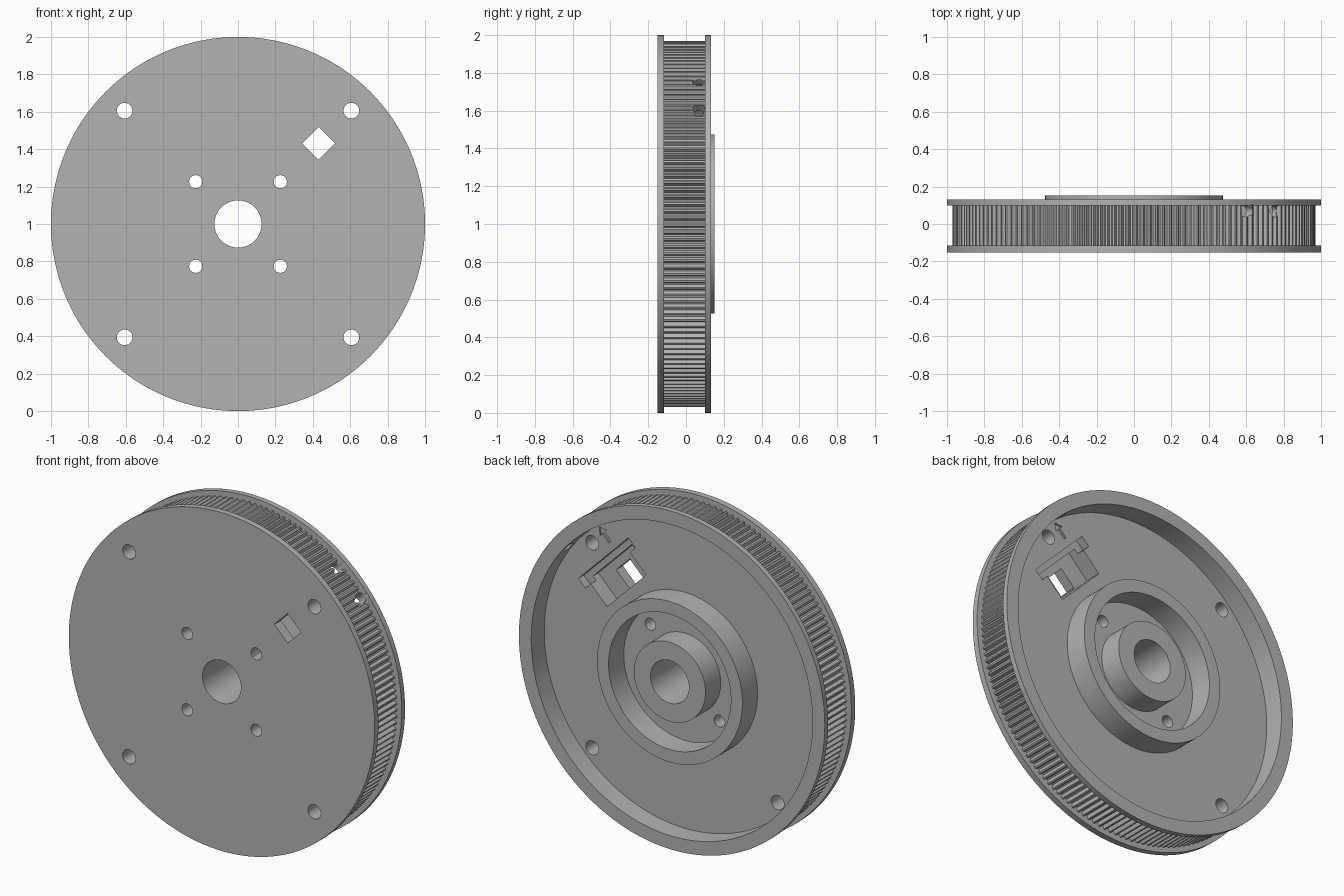
import bpy, bmesh, math
from mathutils import Matrix, Vector

if "Cube" in bpy.data.objects:
    bpy.data.objects.remove(bpy.data.objects["Cube"], do_unlink=True)

TEETH = 160
TIP, ROOT = 0.97, 0.95
FLOOR = 0.01
D = math.sqrt(0.5)

grey = bpy.data.materials.new("plain_grey")
grey.use_nodes = True
colour = (0.45, 0.45, 0.45, 1)
grey.diffuse_color = colour
grey.node_tree.nodes["Principled BSDF"].inputs["Base Color"].default_value = colour


def make_object(name, bm):
    bmesh.ops.recalc_face_normals(bm, faces=bm.faces)
    mesh = bpy.data.meshes.new(name)
    bm.to_mesh(mesh)
    bm.free()
    mesh.materials.append(grey)
    obj = bpy.data.objects.new(name, mesh)
    bpy.context.collection.objects.link(obj)
    return obj


def diagonal(rad, tang):
    """Point given along and across the upper +x diagonal."""
    return ((rad + tang) * D, 1 + (rad - tang) * D)


def prism(name, points, y0, y1):
    """Extrude an outline of (x, z) points from y0 to y1."""
    bm = bmesh.new()
    face = bm.faces.new([bm.verts.new((x, y0, z)) for x, z in points])
    ext = bmesh.ops.extrude_face_region(bm, geom=[face])
    verts = [v for v in ext["geom"] if isinstance(v, bmesh.types.BMVert)]
    bmesh.ops.translate(bm, verts=verts, vec=(0, y1 - y0, 0))
    return make_object(name, bm)


def diagonal_box(name, r0, r1, half, y0, y1):
    corners = [(r0, -half), (r0, half), (r1, half), (r1, -half)]
    return prism(name, [diagonal(*c) for c in corners], y0, y1)


def bolt_hole(name, x, z, radius):
    steps = [math.tau * i / 32 for i in range(32)]
    ring = [(x + radius * math.cos(a), z + radius * math.sin(a)) for a in steps]
    return prism(name, ring, -0.3, 0.3)


# Pulley body: section turned about the y axis, None marks the toothed tread
profile = [
    (0.126, -0.152), (1, -0.152), (1, -0.116), (None, -0.116),
    (None, 0.1), (1, 0.1), (1, 0.132), (0.92, 0.132),
    (0.92, FLOOR), (0.475, FLOOR), (0.475, 0.152), (0.4, 0.152),
    (0.4, FLOOR), (0.234, FLOOR), (0.234, 0.152), (0.126, 0.152),
]
bm = bmesh.new()
rings = []
for i in range(TEETH * 4):
    a = math.tau * i / (TEETH * 4)
    tread = TIP if i % 4 < 2 else ROOT
    ring = []
    for r, y in profile:
        r = r or tread
        ring.append(bm.verts.new((r * math.sin(a), y, 1 + r * math.cos(a))))
    rings.append(ring)
for i, ring in enumerate(rings):
    after = rings[(i + 1) % len(rings)]
    for j in range(len(profile)):
        k = (j + 1) % len(profile)
        bm.faces.new((ring[j], ring[k], after[k], after[j]))
body = make_object("toothed_pulley", bm)

# Bolt holes in the web and in the hub groove
cutters = []
for sx in (-1, 1):
    for sz in (-1, 1):
        cutters.append(bolt_hole("outer_hole", sx * 0.606, 1 + sz * 0.606, 0.042))
        cutters.append(bolt_hole("hub_hole", sx * 0.226, 1 + sz * 0.226, 0.035))

# T-shaped clamp pocket with a square window through the front
cutters.append(diagonal_box("pocket_stem", 0.54, 0.72, 0.18, -0.09, 0.06))
cutters.append(diagonal_box("pocket_bar", 0.69, 0.755, 0.23, -0.04, 0.07))
cutters.append(diagonal_box("square_window", 0.548, 0.672, 0.062, -0.3, 0.05))

# Engraved arrow pointing outwards
arrow = [(0.8, -0.01), (0.8, 0.01), (0.86, 0.01), (0.86, 0.03),
         (0.9, 0), (0.86, -0.03), (0.86, -0.01)]
cutters.append(prism("arrow", [diagonal(r, t - 0.106) for r, t in arrow], 0, 0.05))

# Two belt holes through the rim
turn = Vector((D, 0, D)).to_track_quat("Z", "Y").to_matrix().to_4x4()
for side in (-1, 1):
    bm = bmesh.new()
    x, z = diagonal(0.95, side * 0.103)
    bmesh.ops.create_cone(bm, cap_ends=True, segments=24, radius1=0.033,
                          radius2=0.033, depth=0.2,
                          matrix=Matrix.Translation((x, 0.069, z)) @ turn)
    cutters.append(make_object("belt_hole", bm))

# Cut everything out of the body
bpy.ops.object.select_all(action="DESELECT")
bpy.context.view_layer.objects.active = body
body.select_set(True)
for cutter in cutters:
    cutter.hide_render = True
    mod = body.modifiers.new("cut", "BOOLEAN")
    mod.operation = "DIFFERENCE"
    mod.solver = "EXACT"
    mod.object = cutter
    bpy.ops.object.modifier_apply(modifier=mod.name)
    bpy.data.objects.remove(cutter, do_unlink=True)

bpy.ops.object.shade_smooth_by_angle(angle=math.radians(30))
